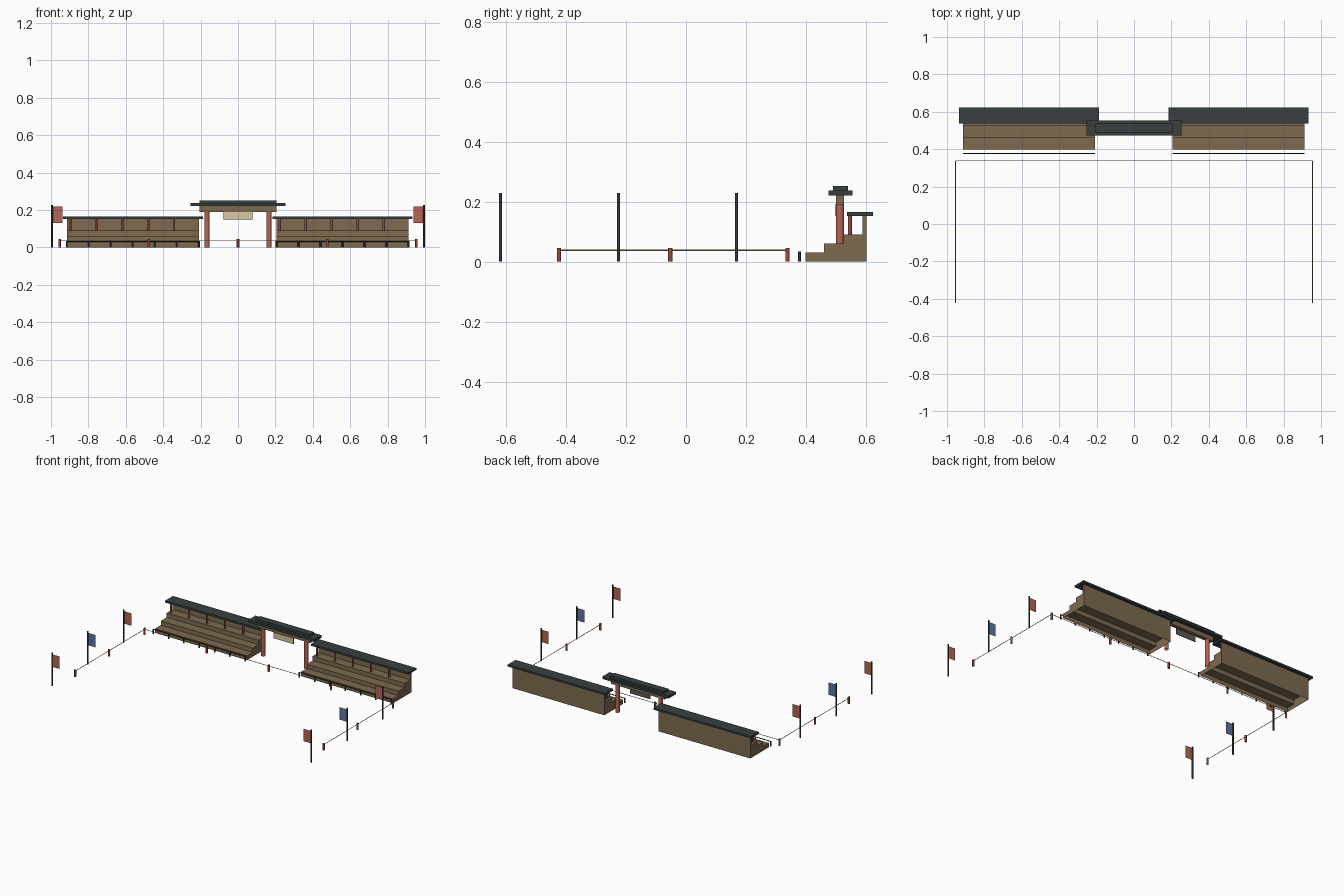
import bpy
import bmesh
from mathutils import Matrix, Vector

if "Cube" in bpy.data.objects:
    bpy.data.objects.remove(bpy.data.objects["Cube"], do_unlink=True)


def material(name, rgb):
    m = bpy.data.materials.new(name)
    m.use_nodes = True
    m.diffuse_color = (*rgb, 1)
    m.node_tree.nodes["Principled BSDF"].inputs["Base Color"].default_value = (*rgb, 1)
    return m


wood = material("brown wood", (0.21, 0.145, 0.08))
slate = material("dark slate", (0.04, 0.05, 0.05))
red = material("painted red", (0.46, 0.13, 0.09))
deep_red = material("deep red", (0.30, 0.075, 0.055))
blue = material("flag blue", (0.11, 0.18, 0.34))
cream = material("sign cream", (0.70, 0.58, 0.38))
grey = material("board grey", (0.11, 0.10, 0.095))
iron = material("dark iron", (0.045, 0.042, 0.04))
hemp = material("rope gold", (0.55, 0.42, 0.17))


def finish(bm, name, mat):
    mesh = bpy.data.meshes.new(name)
    bm.to_mesh(mesh)
    bm.free()
    mesh.materials.append(mat)
    obj = bpy.data.objects.new(name, mesh)
    bpy.context.collection.objects.link(obj)
    return obj


def box(name, mat, low, high):
    low, high = Vector(low), Vector(high)
    bm = bmesh.new()
    place = Matrix.Translation((low + high) / 2) @ Matrix.Diagonal((*(high - low), 1))
    bmesh.ops.create_cube(bm, size=1, matrix=place)
    return finish(bm, name, mat)


def rods(name, mat, radius, spans, sides=12):
    """One object from smooth open rods, each running from a start to an end."""
    bm = bmesh.new()
    for start, end in spans:
        start, end = Vector(start), Vector(end)
        axis = end - start
        turn = axis.to_track_quat("Z", "Y").to_matrix().to_4x4()
        bmesh.ops.create_cone(bm, cap_ends=False, segments=sides, radius1=radius,
                              radius2=radius, depth=axis.length,
                              matrix=Matrix.Translation((start + end) / 2) @ turn)
    for face in bm.faces:
        face.smooth = True
    return finish(bm, name, mat)


def posts(name, mat, radius, z0, z1, points):
    return rods(name, mat, radius, [((x, y, z0), (x, y, z1)) for x, y in points])


def shell(name, mat, profile, x0, x1):
    """Extrude a (y, z) profile along x and leave the underside open."""
    bm = bmesh.new()
    end = bm.faces.new([bm.verts.new((x0, y, z)) for y, z in profile])
    swept = bmesh.ops.extrude_face_region(bm, geom=[end], use_keep_orig=True)["geom"]
    moved = [v for v in swept if isinstance(v, bmesh.types.BMVert)]
    bmesh.ops.translate(bm, verts=moved, vec=(x1 - x0, 0, 0))
    bmesh.ops.recalc_face_normals(bm, faces=bm.faces)
    under = [f for f in bm.faces if all(v.co.z < 0.001 for v in f.verts)]
    bmesh.ops.delete(bm, geom=under, context="FACES")
    return finish(bm, name, mat)


# Two covered grandstands: hollow steps with a back wall
LENGTH = 0.706
edges = (0.398, 0.46, 0.525, 0.588)
profile = [(edges[0], 0)]
for i, top in enumerate((0.03, 0.06, 0.09)):
    profile += [(edges[i], top), (edges[i + 1], top)]
profile += [(0.588, 0.152), (0.602, 0.152), (0.602, 0)]

for side, x0 in (("right", -0.915), ("left", 0.206)):
    x1 = x0 + LENGTH
    shell(f"{side}_stand_benches", wood, profile, x0, x1)
    box(f"{side}_stand_roof", slate, (x0 - 0.021, 0.537, 0.152), (x1 + 0.021, 0.623, 0.165))
    posts(f"{side}_stand_roof_posts", deep_red, 0.0065, 0.09, 0.152,
          [(x0 + 0.017 + 0.139 * i, 0.546) for i in range(5)])
    # Low railing before the benches
    rods(f"{side}_stand_rail", iron, 0.0027, [((x0, 0.378, 0.033), (x1, 0.378, 0.033))])
    posts(f"{side}_stand_rail_posts", iron, 0.0045, 0, 0.034,
          [(x0 + LENGTH * i / 6, 0.378) for i in range(7)])

# Gateway
posts("gate_columns", red, 0.014, 0, 0.19, [(-0.166, 0.513), (0.166, 0.513)])
box("gate_beam", wood, (-0.205, 0.50, 0.19), (0.205, 0.527, 0.222))
box("gate_lower_roof", slate, (-0.255, 0.474, 0.221), (0.255, 0.554, 0.237))
box("gate_upper_roof", slate, (-0.207, 0.49, 0.237), (0.207, 0.54, 0.252))
box("gate_sign_backing", grey, (-0.077, 0.499, 0.149), (0.077, 0.503, 0.19))
box("gate_sign_face", cream, (-0.074, 0.496, 0.152), (0.074, 0.499, 0.19))

# Rope fence around the open field
EDGE, FRONT, BACK, ROPE = 0.954, -0.423, 0.338, 0.038
places = [(EDGE * (i / 2 - 1), BACK) for i in range(5)]
places += [(s * EDGE, y) for s in (-1, 1) for y in (FRONT, (FRONT + BACK) / 2 - 0.01)]
posts("fence_posts", deep_red, 0.007, 0, 0.046, places)
rods("fence_rope", hemp, 0.0018,
     [((-EDGE, BACK, ROPE), (EDGE, BACK, ROPE))]
     + [((s * EDGE, FRONT, ROPE), (s * EDGE, BACK, ROPE)) for s in (-1, 1)], sides=8)

# Flagpoles with flags pointing inward
POLE = 0.995
rows = (("front", -0.618, red), ("middle", -0.225, blue), ("rear", 0.168, red))
for side, s in (("right", -1), ("left", 1)):
    posts(f"{side}_flagpoles", iron, 0.005, 0, 0.228, [(s * POLE, y) for _, y, _ in rows])
    for row, y, colour in rows:
        bm = bmesh.new()
        corners = ((POLE, 0.132), (POLE - 0.058, 0.132), (POLE - 0.058, 0.218), (POLE, 0.218))
        bm.faces.new([bm.verts.new((s * x, y, z)) for x, z in corners])
        finish(bm, f"{side}_{row}_flag", colour)
